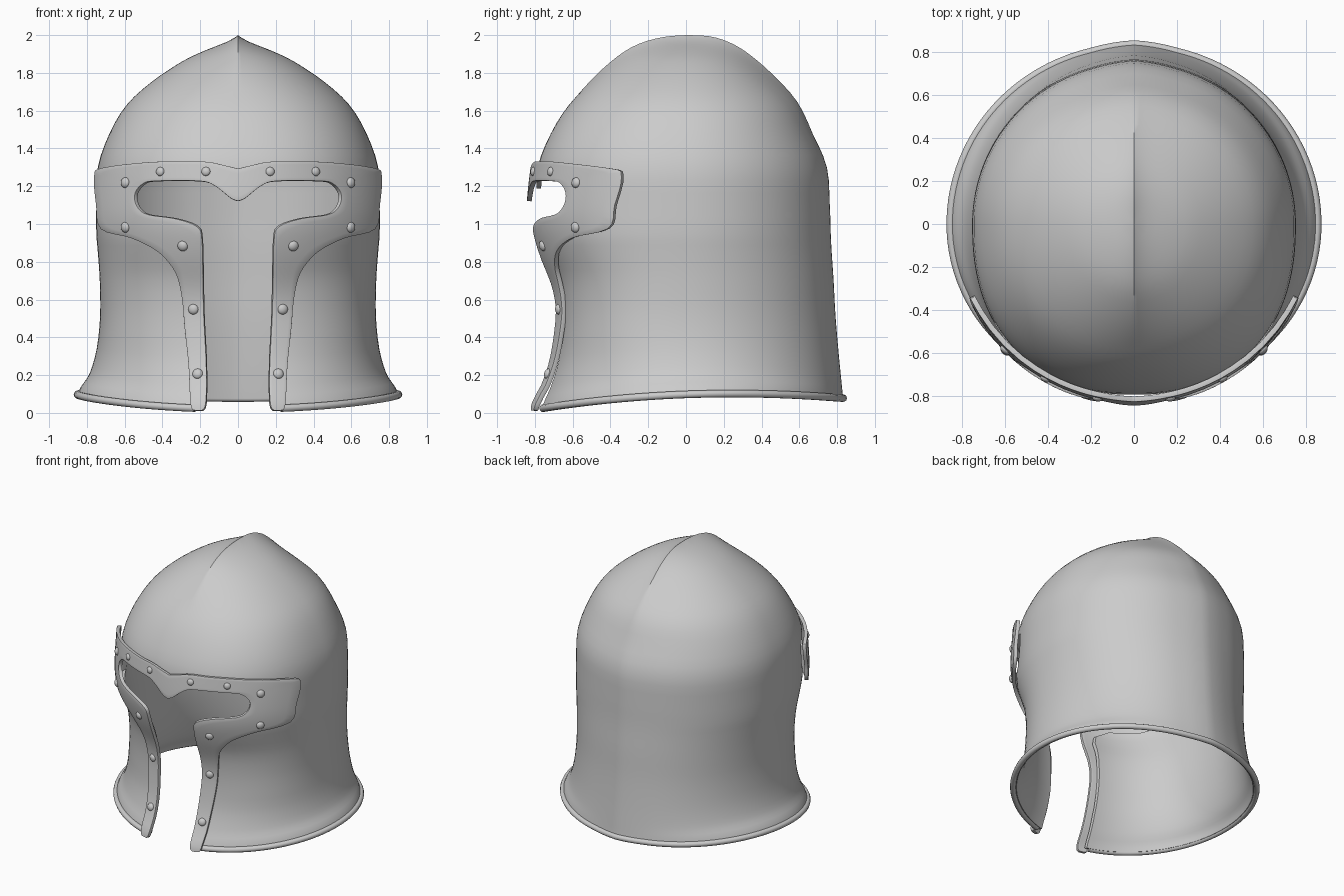
import bpy, bmesh, math
from mathutils import Vector

if "Cube" in bpy.data.objects:
    bpy.data.objects.remove(bpy.data.objects["Cube"])

def make(name, verts, faces):
    me = bpy.data.meshes.new(name)
    bm = bmesh.new()
    vs = [bm.verts.new(v) for v in verts]
    for f in faces:
        bm.faces.new([vs[k] for k in f])
    bmesh.ops.remove_doubles(bm, verts=bm.verts, dist=1e-5)
    bm.to_mesh(me)
    bm.free()
    ob = bpy.data.objects.new(name, me)
    bpy.context.collection.objects.link(ob)
    return ob

def grid(name, rows, wrap=False):
    n = len(rows[0])
    faces = []
    for i in range(len(rows) - 1):
        for j in range(n if wrap else n - 1):
            k = (j + 1) % n
            faces.append((i * n + j, i * n + k, (i + 1) * n + k, (i + 1) * n + j))
    return make(name, [p for r in rows for p in r], faces)

def spline(pts, steps):
    """Catmull-Rom resampling of tuples of any length."""
    out = []
    for i in range(len(pts) - 1):
        a, b, c, d = (pts[max(0, min(len(pts) - 1, i + k))] for k in (-1, 0, 1, 2))
        for s in range(steps):
            t = s / steps
            out.append(tuple(q + .5 * t * (r - p + t * (2*p - 5*q + 4*r - s4 + t * (3*(q - r) + s4 - p)))
                             for p, q, r, s4 in zip(a, b, c, d)))
    return out + [tuple(pts[-1])]

def smooth(ob, angle=35):
    bpy.ops.object.select_all(action='DESELECT')
    ob.select_set(True)
    bpy.context.view_layer.objects.active = ob
    bpy.ops.object.shade_smooth_by_angle(angle=math.radians(angle))

def apply_mods(ob):
    bpy.ops.object.select_all(action='DESELECT')
    ob.select_set(True)
    bpy.context.view_layer.objects.active = ob
    for m in list(ob.modifiers):
        bpy.ops.object.modifier_apply(modifier=m.name)

# Shell profile: height, half width, front depth, back depth
PROFILE = [(.02, .85, .785, .82), (.07, .83, .765, .815), (.15, .785, .73, .808),
           (.3, .748, .685, .795), (.5, .73, .67, .78), (.7, .732, .69, .77),
           (.85, .742, .75, .76), (.95, .75, .785, .755), (1.1, .75, .79, .75),
           (1.3, .742, .785, .735), (1.48, .68, .715, .66), (1.63, .59, .62, .58),
           (1.75, .46, .5, .455), (1.85, .31, .36, .32), (1.9, .2, .25, .22),
           (1.925, .1, .12, .12), (1.93, 0, 0, 0)]

def shell_point(level, th):
    z, a, f, b = level
    s, c = math.sin(th), math.cos(th)
    if c > 0:   # fuller curve across the face
        p = 2 + .3 * min(1, z / .4) * max(0, min(1, (1.95 - z) / .5))
        k = (abs(s) ** p + c ** p) ** (-1 / p)
        x, y = a * s * k, -f * c * k
    else:       # faint ridge down the back
        x, y = a * s, -b * c
        y *= 1 + .015 * max(0, 1 - abs(x) / .2)
    # wavy lower edge and crest along the crown
    lift = .06 * (1 - c) / 2 + .05 * s * s
    z += lift * max(0, 1 - z / .6)
    if z > 1.3:
        z += .07 * max(0, 1 - ((y - .05) / .62) ** 2) * math.exp(-abs(x) / .09)
    return Vector((x, y, z))

COLS = 128
levels = spline(PROFILE, 3)
shell = grid("helmet_shell", [[shell_point(l, 2 * math.pi * j / COLS) for j in range(COLS)]
                              for l in levels], wrap=True)
m = shell.modifiers.new("thickness", 'SOLIDIFY')
m.thickness, m.offset = .025, -1

# Face trim: outer edge x, z and inner edge x, z
TRIM = [(0, 1.29, 0, 1.12), (.06, 1.305, .04, 1.137), (.15, 1.325, .12, 1.2),
        (.25, 1.328, .2, 1.225), (.45, 1.325, .43, 1.225), (.7, 1.295, .49, 1.21),
        (.74, 1.25, .525, 1.17), (.73, 1.1, .53, 1.125), (.705, .975, .51, 1.08),
        (.55, .93, .46, 1.05), (.42, .865, .32, 1.03), (.34, .78, .21, .99),
        (.305, .7, .185, .92), (.285, .58, .18, .7), (.275, .45, .175, .5),
        (.255, .25, .163, .25), (.245, .04, .165, .05), (.22, .01, .185, .01)]
RECESS = spline([(-.1, 0), (.03, 0), (.15, .06), (.3, .105), (.5, .13), (.6, .125),
                 (.7, .1), (.85, .04), (1, 0), (1.15, 0), (1.4, .03)], 5)

def trim_point(x, z):
    d = 0
    for (z0, d0), (z1, d1) in zip(RECESS, RECESS[1:]):
        if z0 <= z <= z1:
            d = d0 + (d1 - d0) * (z - z0) / (z1 - z0)
    return Vector((x, d - math.sqrt(.815 ** 2 - x * x), z))

half = spline(TRIM, 4)
both = [(-a, b, -c, d) for a, b, c, d in half[:0:-1]] + half
ACROSS = 6
trim = grid("face_trim", [[trim_point(c + (a - c) * t / ACROSS, d + (b - d) * t / ACROSS)
                           for a, b, c, d in both] for t in range(ACROSS + 1)])
m = trim.modifiers.new("thickness", 'SOLIDIFY')
m.thickness, m.offset = .025, 1
m = trim.modifiers.new("soft_edge", 'BEVEL')
m.width, m.segments, m.limit_method, m.angle_limit = .006, 2, 'ANGLE', math.radians(50)
apply_mods(trim)
smooth(trim)

# Cut the T-shaped face opening; its edge hides behind the trim
outline = []
for a, b, c, d in TRIM[:-2]:
    t = .7 if c > .45 else .4
    outline.append((c + (a - c) * t, d + (b - d) * t))
outline.append((outline[-1][0], -.3))
outline += [(-x, z) for x, z in outline[:0:-1]]
n = len(outline)
cutter = make("opening_cutter", [(x, y, z) for y in (-1.5, -.2) for x, z in outline],
              [tuple(range(n)), tuple(range(2 * n - 1, n - 1, -1))] +
              [((i + 1) % n, i, n + i, n + (i + 1) % n) for i in range(n)])
bm = bmesh.new()
bm.from_mesh(cutter.data)
bmesh.ops.recalc_face_normals(bm, faces=bm.faces)
bm.to_mesh(cutter.data)
bm.free()
m = shell.modifiers.new("opening", 'BOOLEAN')
m.object, m.operation, m.solver = cutter, 'DIFFERENCE', 'EXACT'
apply_mods(shell)
bpy.data.objects.remove(cutter)
smooth(shell)

# Rolled rim around the lower edge
cu = bpy.data.curves.new("lower_rim", 'CURVE')
cu.dimensions, cu.bevel_depth, cu.bevel_resolution, cu.use_fill_caps = '3D', .02, 3, True
sp = cu.splines.new('POLY')
sp.points.add(96)
for i, p in enumerate(sp.points):
    th = .27 + (2 * math.pi - .54) * i / 96
    p.co = (*shell_point(PROFILE[0], th), 1)
rim = bpy.data.objects.new("lower_rim", cu)
bpy.context.collection.objects.link(rim)

# Domed rivets, seated along the trim normal
for x, z in [(.165, 1.275), (.4, 1.275), (.58, 1.217), (.58, .985),
             (.285, .89), (.23, .55), (.208, .2)]:
    for side in (-1, 1):
        p = trim_point(x * side, z)
        e = .01
        nrm = (trim_point(x * side + e, z) - p).cross(trim_point(x * side, z + e) - p).normalized()
        r = .024 if z > 1.25 else .028
        bpy.ops.mesh.primitive_uv_sphere_add(segments=16, ring_count=10, radius=r,
                                             location=p + nrm * .024)
        ob = bpy.context.object
        ob.name = "rivet"
        ob.scale = (1, 1, .65)
        ob.rotation_euler = nrm.to_track_quat('Z', 'Y').to_euler()
        smooth(ob, 60)
